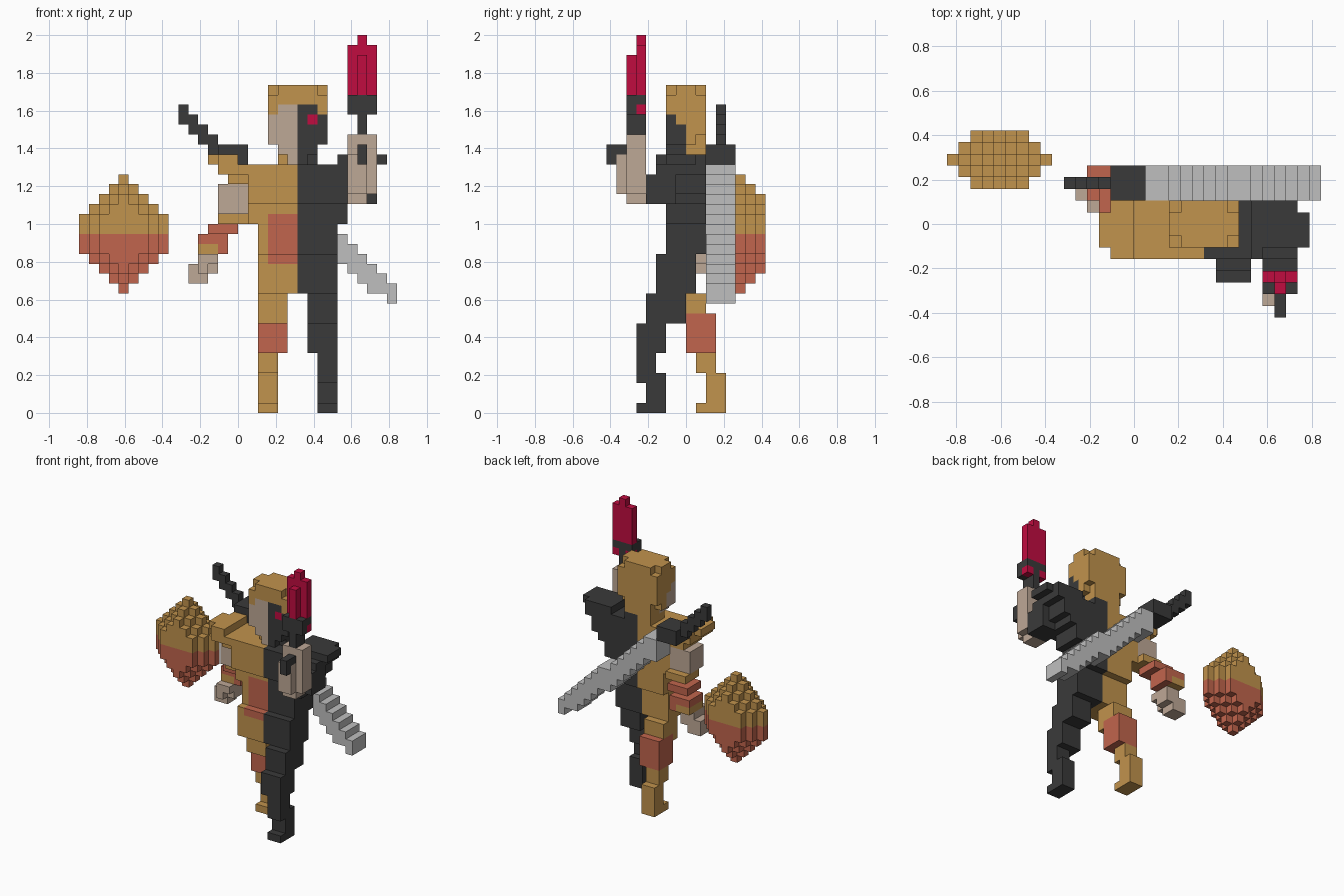
import bpy, bmesh
from mathutils import Vector

if "Cube" in bpy.data.objects:
    bpy.data.objects.remove(bpy.data.objects["Cube"], do_unlink=True)

S = 2 / 38                                  # edge of one block
ORIGIN = Vector((-16 * S, -8 * S, 0))       # corner of the block grid


def linear(c):
    c /= 255
    return c / 12.92 if c <= 0.04045 else ((c + 0.055) / 1.055) ** 2.4


COLOURS = {"tan": (193, 147, 77), "salmon": (193, 101, 77), "skin": (190, 168, 150),
           "dark": (58, 58, 58), "grey": (191, 191, 191), "crimson": (192, 12, 64)}
MATS = {}
for key, rgb in COLOURS.items():
    m = bpy.data.materials.new(key)
    col = [linear(c) for c in rgb] + [1]
    m.diffuse_color = col
    m.use_nodes = True
    bsdf = next(n for n in m.node_tree.nodes if n.type == 'BSDF_PRINCIPLED')
    bsdf.inputs["Base Color"].default_value = col
    bsdf.inputs["Roughness"].default_value = 0.9
    MATS[key] = m

# the six block sides: outward step and corner offsets
SIDES = [((1, 0, 0), ((1, 0, 0), (1, 1, 0), (1, 1, 1), (1, 0, 1))),
         ((-1, 0, 0), ((0, 0, 0), (0, 0, 1), (0, 1, 1), (0, 1, 0))),
         ((0, 1, 0), ((0, 1, 0), (0, 1, 1), (1, 1, 1), (1, 1, 0))),
         ((0, -1, 0), ((0, 0, 0), (1, 0, 0), (1, 0, 1), (0, 0, 1))),
         ((0, 0, 1), ((0, 0, 1), (1, 0, 1), (1, 1, 1), (0, 1, 1))),
         ((0, 0, -1), ((0, 0, 0), (0, 1, 0), (1, 1, 0), (1, 0, 0)))]
taken = set()


def part(name, boxes, paint=None):
    """Fill boxes (colour, x0, x1, y0, y1, z0, z1) with blocks and skin them."""
    cells = {}
    for colour, x0, x1, y0, y1, z0, z1 in boxes:
        for x in range(x0, x1):
            for y in range(y0, y1):
                for z in range(z0, z1):
                    if (x, y, z) in taken:
                        continue
                    if colour is None:      # None carves blocks away
                        cells.pop((x, y, z), None)
                    else:
                        cells[x, y, z] = paint(x, y, z) if paint else colour
    taken.update(cells)
    used = sorted(set(cells.values()))
    bm = bmesh.new()
    verts = {}
    for cell, colour in cells.items():
        for step, corners in SIDES:
            if tuple(a + b for a, b in zip(cell, step)) in cells:
                continue
            ring = []
            for corner in corners:
                p = tuple(a + b for a, b in zip(cell, corner))
                if p not in verts:
                    verts[p] = bm.verts.new(Vector(p) * S + ORIGIN)
                ring.append(verts[p])
            bm.faces.new(ring).material_index = used.index(colour)
    me = bpy.data.meshes.new(name)
    bm.to_mesh(me)
    bm.free()
    for key in used:
        me.materials.append(MATS[key])
    ob = bpy.data.objects.new(name, me)
    bpy.context.collection.objects.link(ob)


# Legs: left steps forward, right steps back
part("left_leg", [("dark", 24, 26, 3, 6, 0, 1), ("dark", 24, 26, 4, 6, 1, 4),
                  ("dark", 24, 26, 3, 5, 3, 6), ("dark", 23, 26, 3, 6, 6, 9),
                  ("dark", 23, 26, 4, 8, 9, 12)])
part("right_leg", [("tan", 18, 20, 9, 12, 0, 1), ("tan", 18, 20, 10, 12, 1, 4),
                   ("tan", 18, 20, 9, 11, 4, 6), ("tan", 18, 21, 7, 10, 9, 12),
                   ("salmon", 18, 21, 8, 11, 6, 10)])


# Torso: tan on the right half, dark on the left, sash panel in front
def torso_paint(x, y, z):
    if x >= 22:
        return "dark"
    return "salmon" if x >= 19 and y < 7 and 15 <= z < 20 else "tan"


part("torso", [("tan", 18, 26, 5, 9, 12, 16), ("tan", 18, 26, 6, 10, 16, 19),
               ("tan", 17, 27, 6, 10, 19, 21), ("tan", 17, 27, 5, 10, 21, 25),
               ("tan", 20, 24, 7, 10, 25, 26)], torso_paint)


# Head: hair, split face and one glowing eye
def head_paint(x, y, z):
    if (x, y, z) == (23, 6, 29):
        return "crimson"
    brow = 30 if x in (19, 24) else 31
    if (y == 6 and z < brow) or (y == 7 and z < 29):
        return "skin" if x < 22 else "dark"
    return "tan"


part("head", [("tan", 19, 25, 6, 10, 27, 33), ("tan", 20, 24, 6, 10, 26, 27),
              ("tan", 21, 23, 6, 8, 25, 26)]
     + [(None, x, x + 1, y, y + 1, z0, z1) for x in (19, 24) for y in (6, 9)
        for z0, z1 in ((32, 33), (27, 28)) if not (y == 6 and z0 == 27)], head_paint)

# Right arm, hanging back
part("right_shoulder", [("tan", 13, 14, 6, 9, 25, 26), ("tan", 14, 16, 5, 10, 25, 26),
                        ("tan", 14, 17, 5, 10, 24, 25), ("tan", 15, 17, 6, 10, 23, 24)])
part("right_upper_arm", [("skin", 14, 17, 7, 10, 20, 23), ("skin", 15, 17, 7, 10, 22, 23),
                         ("tan", 14, 17, 8, 11, 19, 20)])
part("right_forearm", [("salmon", 13, 16, 9, 12, 18, 19), ("salmon", 12, 15, 10, 13, 17, 18),
                       ("tan", 12, 15, 10, 13, 16, 17), ("salmon", 14, 15, 10, 13, 16, 17)])
part("right_hand", [("skin", 12, 14, 9, 12, 15, 16), ("skin", 11, 14, 10, 12, 14, 15),
                    ("skin", 12, 13, 9, 10, 14, 15), ("skin", 11, 13, 10, 12, 13, 14)])

# Left arm, raised forward
part("left_shoulder", [("dark", 26, 30, 6, 10, 24, 26), ("dark", 30, 31, 6, 9, 25, 26),
                       ("dark", 26, 27, 5, 6, 24, 26), ("dark", 26, 29, 6, 10, 22, 24),
                       ("dark", 26, 28, 6, 10, 21, 22), ("dark", 27, 30, 5, 6, 24, 25),
                       ("dark", 27, 30, 4, 7, 21, 24)])
part("left_forearm", [("skin", 27, 29, 1, 4, 22, 26), ("skin", 27, 29, 2, 4, 21, 28),
                      ("skin", 29, 30, 2, 4, 22, 28)])

# Raised weapon: pommel, grip, guard, crimson blade
part("raised_grip", [("dark", 28, 29, 0, 1, 25, 27), ("dark", 28, 29, 1, 2, 26, 27),
                     ("dark", 28, 29, 2, 4, 28, 30), ("dark", 27, 30, 2, 4, 30, 32),
                     ("crimson", 27, 28, 3, 4, 30, 31), ("crimson", 29, 30, 3, 4, 30, 31)])
part("raised_blade", [("crimson", 27, 30, 3, 4, 32, 37), ("crimson", 28, 29, 3, 4, 37, 38),
                      ("crimson", 28, 29, 2, 3, 32, 36)])


# Long sword slung diagonally across the back
def sword_top(x):
    return 31 - (x - 10) * 18 / 21


part("back_sword_grip", [("dark", x, x + 1, 11, 12, int(sword_top(x)) - 2, int(sword_top(x)))
                         for x in range(10, 14)])
part("back_sword_guard", [("dark", 14, 17, 10, 13, 25, 27)])
blade = []
for x in range(17, 32):
    top = -int(-sword_top(x) // 1)
    blade.append(("grey", x, x + 1, 10, 13, top - (3 if x < 30 else 2), top))
part("back_sword_blade", blade)

# Floating two-tone gem: columns shrinking away from its axis
gem = []
for dx in range(-4, 5):
    for dy in range(-2, 3):
        d = abs(dx) + abs(dy)
        if d <= 4:
            gem.append(("tan", 4 + dx, 5 + dx, 13 + dy, 14 + dy, 12 + d, 24 - d))
part("floating_gem", gem, lambda x, y, z: "tan" if z >= 18 else "salmon")
